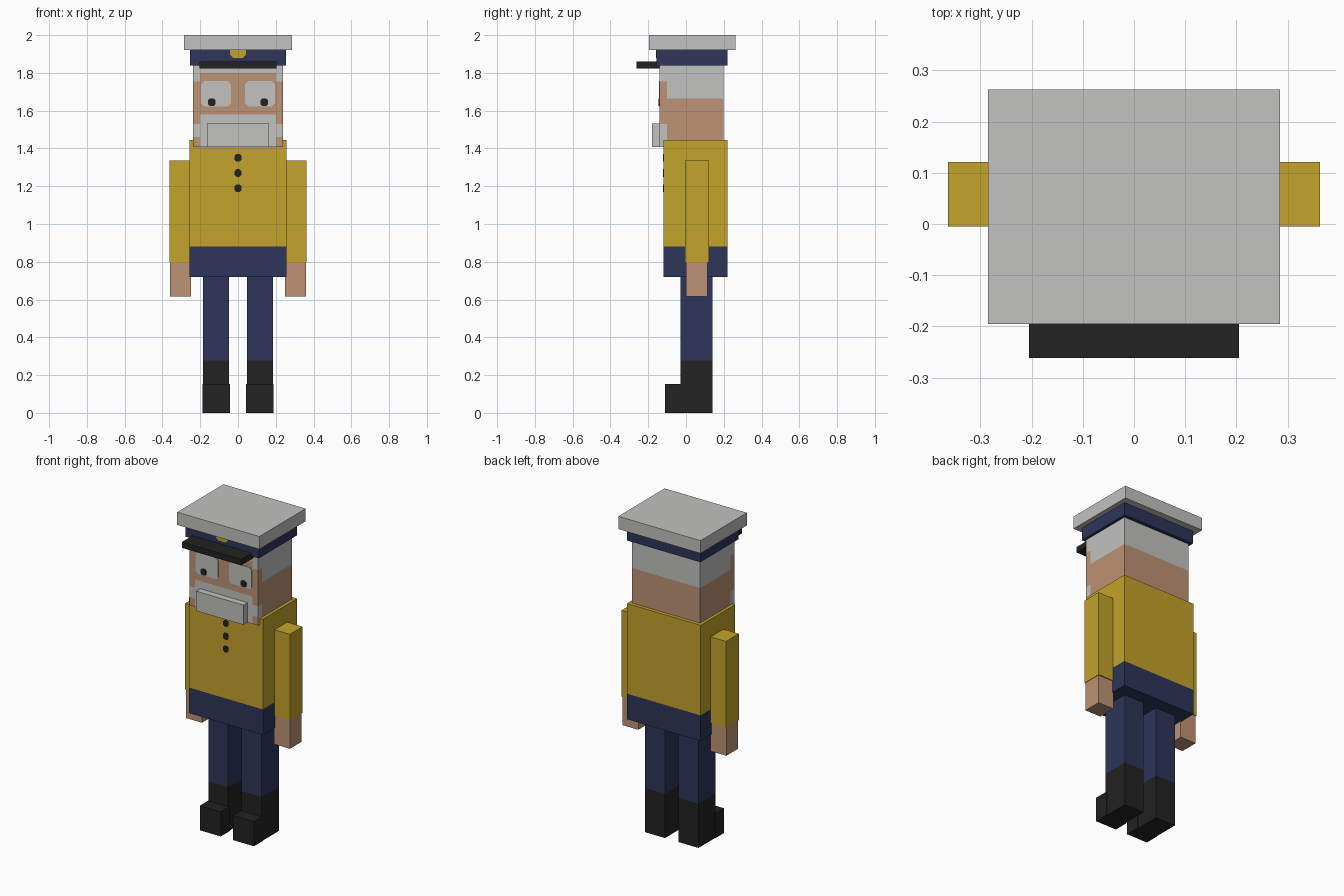
import bpy, bmesh
from mathutils import Vector

if "Cube" in bpy.data.objects:
    bpy.data.objects.remove(bpy.data.objects["Cube"])


def material(name, rgb):
    """Flat colour from 0-255 display values."""
    lin = [((c / 255 + 0.055) / 1.055) ** 2.4 for c in rgb]
    m = bpy.data.materials.new(name)
    m.diffuse_color = (*lin, 1)
    m.use_nodes = True
    m.node_tree.nodes["Principled BSDF"].inputs["Base Color"].default_value = m.diffuse_color
    return m


GREY = material("light grey", (194, 194, 192))
NAVY = material("navy", (45, 53, 90))
YELLOW = material("mustard yellow", (196, 163, 43))
SKIN = material("skin", (188, 147, 117))
BLACK = material("black", (34, 34, 34))


def finish(name, bm, mats):
    bmesh.ops.recalc_face_normals(bm, faces=bm.faces)
    me = bpy.data.meshes.new(name)
    bm.to_mesh(me)
    bm.free()
    for m in mats:
        me.materials.append(m)
    ob = bpy.data.objects.new(name, me)
    bpy.context.collection.objects.link(ob)
    return ob


def box(name, x, y, z, mats, cuts=(), rule=None):
    """Box from (min, max) ranges; cuts are (axis, position), rule picks a material per face."""
    bm = bmesh.new()
    bmesh.ops.create_cube(bm, size=1)
    for v in bm.verts:
        v.co = [r[0] if c < 0 else r[1] for c, r in zip(v.co, (x, y, z))]
    for axis, pos in cuts:
        co, no = Vector(), Vector()
        co[axis], no[axis] = pos, 1
        bmesh.ops.bisect_plane(bm, geom=bm.verts[:] + bm.edges[:] + bm.faces[:],
                               plane_co=co, plane_no=no)
    if rule:
        for f in bm.faces:
            f.material_index = rule(f.calc_center_median())
    return finish(name, bm, mats)


def plate(name, x, z, y, mat, c, top_square=False):
    """Thin front-facing plate with cut corners of size c."""
    (x0, x1), (z0, z1) = x, z
    pts = [(x0, z0 + c), (x0 + c, z0), (x1 - c, z0), (x1, z0 + c)]
    pts += [(x1, z1), (x0, z1)] if top_square else \
        [(x1, z1 - c), (x1 - c, z1), (x0 + c, z1), (x0, z1 - c)]
    bm = bmesh.new()
    face = bm.faces.new([bm.verts.new((px, y + 0.002, pz)) for px, pz in pts])
    ext = bmesh.ops.extrude_face_region(bm, geom=[face])["geom"]
    bmesh.ops.translate(bm, vec=(0, -0.005, 0),
                        verts=[g for g in ext if isinstance(g, bmesh.types.BMVert)])
    return finish(name, bm, [mat])


# Cap
box("cap_top", (-0.285, 0.285), (-0.195, 0.263), (1.92, 2.0), [GREY])
box("cap_band", (-0.254, 0.254), (-0.157, 0.22), (1.84, 1.92), [NAVY])
box("cap_visor", (-0.205, 0.205), (-0.262, -0.138), (1.823, 1.86), [BLACK])
plate("cap_badge", (-0.042, 0.042), (1.879, 1.92), -0.157, YELLOW, 0.016, True)


# Head: hair above, beard on the front and wrapping the front corners
def head_colour(p):
    ax = abs(p.x)
    if p.y < -0.139:                                   # face
        if ax > 0.2:
            return int(p.z > 1.755 or 1.46 < p.z < 1.53)
        return int(p.z > 1.8 or p.z < 1.58)
    if p.y < -0.1 and p.z < 1.84 - 1e-4:               # side strip next to the face
        return int(p.z > 1.755 or 1.41 < p.z < 1.53)
    return int(p.z > 1.665)


head_cuts = [(0, -0.2), (0, 0.2), (1, -0.1)] + \
            [(2, z) for z in (1.46, 1.53, 1.58, 1.665, 1.755, 1.8)]
box("head", (-0.237, 0.237), (-0.14, 0.198), (1.408, 1.84), [SKIN, GREY], head_cuts, head_colour)
box("moustache", (-0.164, 0.164), (-0.18, -0.135), (1.408, 1.532), [GREY])

# Torso: jacket above the trouser waist
box("torso", (-0.256, 0.256), (-0.12, 0.22), (0.72, 1.445), [NAVY, YELLOW],
    [(2, 0.88)], lambda p: int(p.z > 0.88))
for i, z in enumerate((1.35, 1.27, 1.19)):
    plate(f"button_{i + 1}", (-0.019, 0.019), (z - 0.02, z + 0.02), -0.12, BLACK, 0.01)

# Paired parts
for side, s in (("left", 1), ("right", -1)):
    def span(a, b):
        return tuple(sorted((s * a, s * b)))

    plate(f"{side}_eye", span(0.038, 0.195), (1.622, 1.757), -0.14, GREY, 0.016)
    plate(f"{side}_pupil", span(0.12, 0.158), (1.625, 1.665), -0.143, BLACK, 0.009)
    box(f"{side}_sleeve", span(0.256, 0.363), (-0.005, 0.121), (0.795, 1.335), [YELLOW])
    box(f"{side}_hand", span(0.25, 0.36), (0.0, 0.115), (0.615, 0.797), [SKIN])
    box(f"{side}_leg", span(0.047, 0.185), (-0.03, 0.14), (0.0, 0.722), [BLACK, NAVY],
        [(2, 0.277)], lambda p: int(p.z > 0.277))
    box(f"{side}_foot", span(0.042, 0.188), (-0.11, -0.02), (0.0, 0.154), [BLACK])
